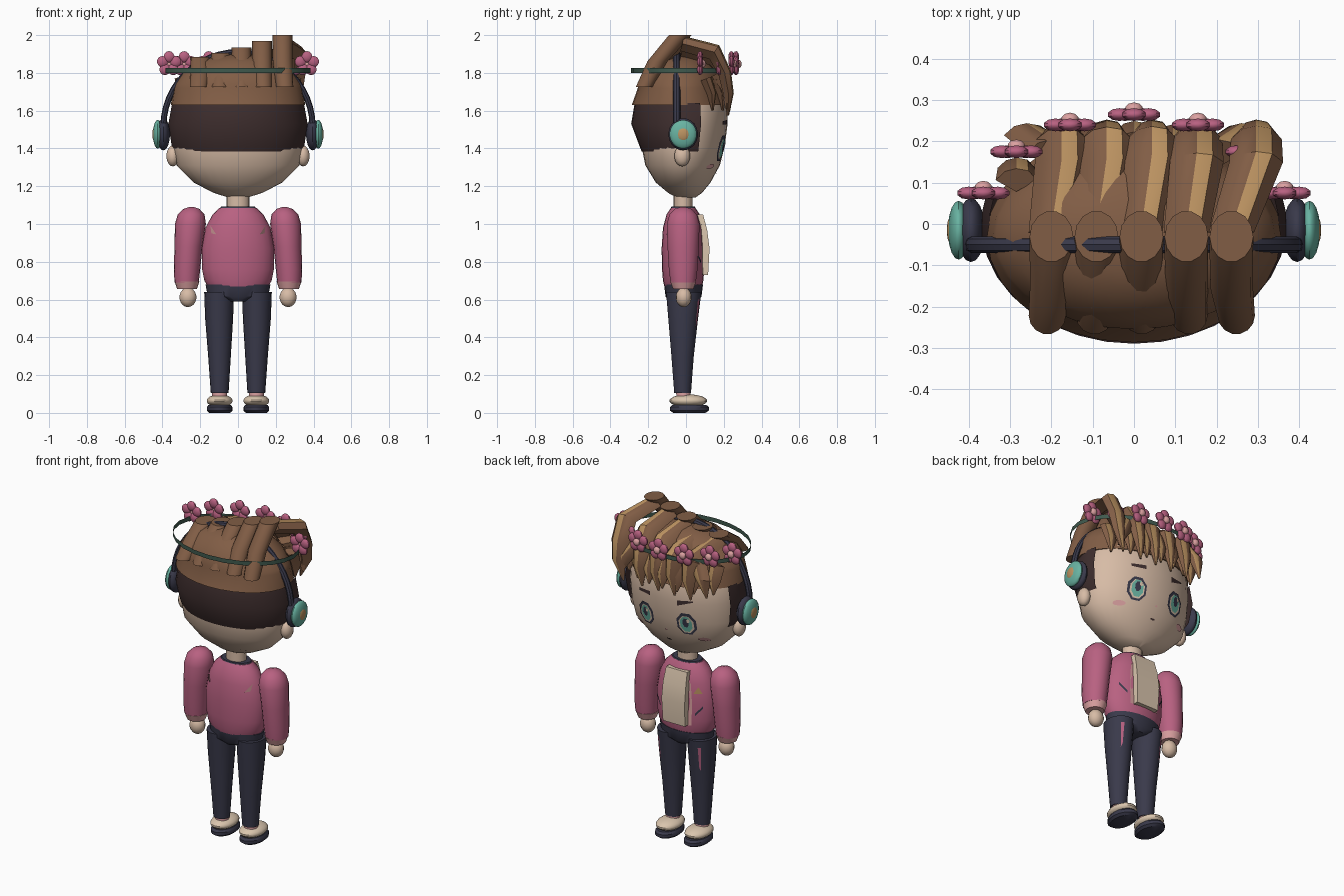
import bpy, bmesh, math
from math import sin, cos, pi, radians
from mathutils import Vector
from mathutils.bvhtree import BVHTree

if "Cube" in bpy.data.objects:
    bpy.data.objects.remove(bpy.data.objects["Cube"])

def material(name, *rgb):
    m = bpy.data.materials.new(name)
    m.use_nodes = True
    m.diffuse_color = (*rgb, 1)
    m.node_tree.nodes["Principled BSDF"].inputs["Base Color"].default_value = (*rgb, 1)
    return m

SKIN = material("skin", .68, .50, .38)
PINK = material("jacket_pink", .48, .12, .22)
PALE = material("pale_pink", .72, .36, .36)
NAVY = material("navy", .042, .042, .07)
BROWN = material("hair_brown", .22, .11, .06)
DARK = material("dark_brown", .05, .028, .028)
TAN = material("caramel", .50, .29, .12)
TEAL = material("teal", .14, .45, .36)
GREEN = material("wreath_green", .05, .10, .075)
CREAM = material("cream", .70, .56, .42)
made = []

def finish(name, bm, *mats, recalc=True):
    if recalc:
        bmesh.ops.recalc_face_normals(bm, faces=bm.faces)
    me = bpy.data.meshes.new(name)
    bm.to_mesh(me)
    bm.free()
    for m in mats:
        me.materials.append(m)
    ob = bpy.data.objects.new(name, me)
    bpy.context.collection.objects.link(ob)
    made.append(ob)
    return ob

def skin_rings(bm, rings, closed=True, caps=True):
    rows = [[bm.verts.new(p) for p in r] for r in rings]
    n = len(rows[0])
    faces = []
    for a, b in zip(rows, rows[1:]):
        for i in range(n if closed else n - 1):
            j = (i + 1) % n
            f = bm.faces.new((a[i], a[j], b[j], b[i]))
            faces.append((i, f))
    if caps:
        bm.faces.new(rows[0][::-1])
        bm.faces.new(rows[-1])
    return faces

def loft(name, mat, rings, n=20, start=0, sweep=360, caps=True):
    """Horizontal ellipses (x, y, z, rx, ry) joined into a surface."""
    closed = sweep == 360
    count = n if closed else n + 1
    angles = [radians(start + sweep * i / n) for i in range(count)]
    bm = bmesh.new()
    skin_rings(bm, [[(x + rx * cos(a), y + ry * sin(a), z) for a in angles]
                    for x, y, z, rx, ry in rings], closed, caps and closed)
    return finish(name, bm, mat)

def ball(name, mat, c, r, seg=14):
    bm = bmesh.new()
    bmesh.ops.create_uvsphere(bm, u_segments=seg, v_segments=seg // 2 + 2, radius=1)
    bmesh.ops.scale(bm, vec=r, verts=bm.verts)
    bmesh.ops.translate(bm, vec=c, verts=bm.verts)
    return finish(name, bm, mat)

def oval(cx, cz, rx, rz, n=8):
    return [(cx + rx * cos(2 * pi * (i + .5) / n), cz + rz * sin(2 * pi * (i + .5) / n)) for i in range(n)]

def tree(ob):
    bm = bmesh.new()
    bm.from_mesh(ob.data)
    t = BVHTree.FromBMesh(bm)
    bm.free()
    return t

def plate(name, mat, pts, surface, side=1, lift=.006):
    """Thin decal dropped onto a surface along y."""
    bm = bmesh.new()
    vs = []
    for x, z in pts:
        hit = surface.ray_cast(Vector((x, side * 2, z)), Vector((0, -side, 0)))[0]
        vs.append(bm.verts.new((x, (hit.y if hit else 0) + side * lift, z)))
    f = bm.faces.new(vs)
    f.normal_update()
    if f.normal.y * side < 0:
        f.normal_flip()
    finish(name, bm, mat, recalc=False)

# Head and neck
head = loft("head", SKIN, [(0, 0, 1.14, .05, .05), (0, -.005, 1.165, .13, .09), (0, -.015, 1.22, .235, .145),
    (0, -.018, 1.31, .325, .197), (0, -.015, 1.41, .345, .22), (0, -.01, 1.53, .35, .23),
    (0, -.01, 1.65, .34, .228), (0, -.02, 1.74, .3, .2)], 32)
loft("neck", SKIN, [(0, -.015, 1.05, .06, .05), (0, -.015, 1.18, .06, .05)])
face = tree(head)

# Face details
for s in (-1, 1):
    ex = s * .135
    plate("eye_outline", NAVY, oval(ex, 1.4, .06, .073), face)
    plate("eye_white", CREAM, oval(ex, 1.397, .046, .058), face, lift=.008)
    plate("iris", TEAL, oval(ex, 1.4, .036, .052), face, lift=.010)
    plate("pupil", NAVY, oval(ex, 1.41, .018, .03), face, lift=.012)
    plate("eye_glint", CREAM, oval(ex - .016, 1.425, .01, .013, 6), face, lift=.014)
    plate("eyebrow", DARK, [(ex - .045, 1.535 - s * .008), (ex + .045, 1.535 + s * .008 - .016),
                            (ex + .045, 1.555 - .012), (ex - .045, 1.555 - .004)], face)
    plate("blush", PALE, oval(s * .215, 1.305, .032, .014, 10), face)
    ball("ear", SKIN, (s * .345, -.02, 1.36), (.035, .042, .055))
plate("nose", PALE, oval(0, 1.335, .008, .006, 6), face)
plate("mouth", DARK, oval(0, 1.265, .018, .005, 6), face)

# Hair: shaved back and sides, then the cap above
loft("shaved_hair", DARK, [(0, 0, 1.385, .338, .235), (0, 0, 1.41, .352, .245), (0, 0, 1.53, .37, .29),
    (0, 0, 1.64, .35, .272)], 20, start=164, sweep=212)
loft("hair_cap", BROWN, [(0, -.03, 1.63, .356, .257), (0, -.03, 1.72, .342, .225), (0, -.03, 1.74, .335, .225),
    (0, -.03, 1.80, .295, .2), (0, -.03, 1.86, .21, .15), (0, -.03, 1.89, .12, .09), (0, -.03, 1.90, .03, .02)], 28)

def lock(name, path):
    """Faceted strand (x, y, z, half width, half thickness) with one lighter facet."""
    section = [(-1, 0), (-.55, .75), (.0, 1), (.6, .8), (1, 0), (0, -1)]
    rings = []
    for i, (x, y, z, w, h) in enumerate(path):
        a, b = path[max(i - 1, 0)], path[min(i + 1, len(path) - 1)]
        t = Vector((0, b[1] - a[1], b[2] - a[2])).normalized()
        rings.append([(x + u * w, y - t.z * v * h, z + t.y * v * h) for u, v in section])
    bm = bmesh.new()
    for i, f in skin_rings(bm, rings):
        f.material_index = int(i == 2)
    finish(name, bm, BROWN, TAN)

tops = [1.885, 1.905, 1.935, 1.97, 2.0]
for i, top in enumerate(tops):
    x = -.2 + i * .109
    loft("back_tuft", BROWN, [(x * 1.05, -.222, 1.725, .045, .045), (x, -.15, 1.725 + (top - 1.725) * .5, .052, .055),
                              (x, -.03, top, .053, .062)], 14)
    lean = .025 + .035 * (i == 4)
    lock("front_lock", [(x, -.02, top - .045, .055, .04), (x + lean, .15, top - .09, .065, .045),
                        (x + lean, .205, 1.80, .062, .035), (x + lean, .225, 1.69, .045, .028),
                        (x + lean * .5, .222, 1.575, .006, .006)])

# Fringe points along the forehead
for i in range(7):
    x = -.285 + i * .095
    y = -.02 + .245 * math.sqrt(1 - (x / .37) ** 2)
    lock("fringe_point", [(x, y - .03, 1.77, .05, .03), (x, y, 1.69, .045, .025), (x, y + .005, 1.60, .005, .005)])
for s in (-1, 1):
    lock("side_lock", [(s * .2, .17, 1.80, .06, .04), (s * .26, .215, 1.72, .055, .03), (s * .29, .215, 1.61, .006, .006)])

# Headphones
bm = bmesh.new()
arc = []
for i in range(25):
    a = pi * i / 24
    arc.append([((.395 + .016 * cos(b)) * cos(a), -.05 + .02 * sin(b), 1.515 + (.395 + .016 * cos(b)) * sin(a))
                for b in [2 * pi * k / 8 for k in range(8)]])
skin_rings(bm, arc)
finish("headphone_band", bm, NAVY)
for s in (-1, 1):
    ball("ear_cushion", NAVY, (s * .395, -.015, 1.475), (.035, .078, .085), 18)
    ball("ear_cup", TEAL, (s * .425, -.015, 1.475), (.026, .072, .076), 18)
    ball("ear_cup_button", TAN, (s * .44, -.015, 1.475), (.014, .037, .04))

# Flower wreath
loft("wreath_band", GREEN, [(0, -.015, 1.80, .385, .275), (0, -.015, 1.826, .385, .275)], 24, caps=False)
for fx, fy in [(0, .265), (.155, .24), (-.155, .24), (.285, .175), (-.285, .175), (.365, .075), (-.365, .075)]:
    for k in range(5):
        a = pi / 2 + 2 * pi * k / 5
        ball("petal", PINK, (fx + .037 * cos(a), fy, 1.848 + .037 * sin(a)), (.03, .016, .03), 10)
    ball("flower_centre", PALE, (fx, fy + .014, 1.848), (.022, .016, .022), 10)

# Jacket
torso = loft("jacket", PINK, [(0, -.015, .67, .16, .1), (0, -.015, .70, .178, .107), (0, -.015, .76, .19, .112),
    (0, -.015, .87, .192, .114), (0, -.015, .98, .172, .107), (0, -.015, 1.05, .135, .088), (0, -.015, 1.085, .098, .065)], 24)
chest = tree(torso)
loft("collar", NAVY, [(0, -.015, 1.075, .1, .068), (0, -.015, 1.092, .09, .062)], 24)
loft("shirt_front", CREAM, [(0, .055, 1.05, .1, .05), (0, .075, .97, .108, .052), (0, .088, .87, .11, .052),
    (0, .085, .73, .105, .045)], 4, start=45)
for s in (-1, 1):
    plate("lapel", PALE, [(s * .075, 1.0), (s * .09, .98), (s * .102, .86), (s * .095, .73), (s * .075, .73)], chest)
    plate("pocket_slit", NAVY, [(s * .115, .79), (s * .155, .84), (s * .155, .855), (s * .115, .805)], chest)
    plate("back_mark", PALE, [(s * .162, 1.0), (s * .145, .99), (s * .115, .945), (s * .14, .95)], chest, side=-1)
    # Sleeves and hands
    loft("sleeve", PINK, [(s * .272, -.015, .69, .064, .068), (s * .27, -.015, .76, .07, .077), (s * .262, -.015, .88, .074, .084),
        (s * .252, -.015, 1.0, .082, .088), (s * .248, -.015, 1.05, .071, .074), (s * .246, -.015, 1.08, .042, .045),
        (s * .246, -.015, 1.09, .012, .012)], 18)
    loft("cuff", PALE, [(s * .27, -.015, .655, .052, .054), (s * .27, -.015, .695, .066, .07)], 18)
    ball("hand", SKIN, (s * .265, -.012, .612), (.046, .042, .052))
    # Legs and shoes
    leg = loft("trouser_leg", NAVY, [(s * .097, -.018, .105, .047, .045), (s * .098, -.018, .3, .06, .06),
        (s * .1, -.015, .5, .074, .08), (s * .1, -.012, .64, .079, .095)], 18)
    plate("trouser_stripe", PINK, [(s * .13, .6), (s * .146, .6), (s * .138, .45), (s * .13, .47)], tree(leg), lift=.004)
    loft("ankle", PALE, [(s * .097, -.012, .07, .04, .04), (s * .097, -.015, .122, .04, .038)], 14)
    ball("shoe", CREAM, (s * .097, .012, .064), (.07, .1, .034), 18)
    loft("sole", NAVY, [(s * .097, .018, 0, .055, .085), (s * .097, .018, .012, .068, .103),
        (s * .097, .018, .03, .068, .103), (s * .097, .018, .042, .06, .09)], 20)
plate("badge", TAN, [(-.15, .925), (-.105, .925), (-.128, .965)], chest)

# Trouser waist
loft("waist", NAVY, [(0, -.013, .59, .05, .075), (0, -.013, .615, .16, .095), (0, -.013, .68, .172, .103)], 24)

# Smooth shading with sharp edges kept
for ob in bpy.context.selected_objects:
    ob.select_set(False)
for ob in made:
    ob.select_set(True)
bpy.context.view_layer.objects.active = made[0]
bpy.ops.object.shade_smooth_by_angle(angle=radians(35))
